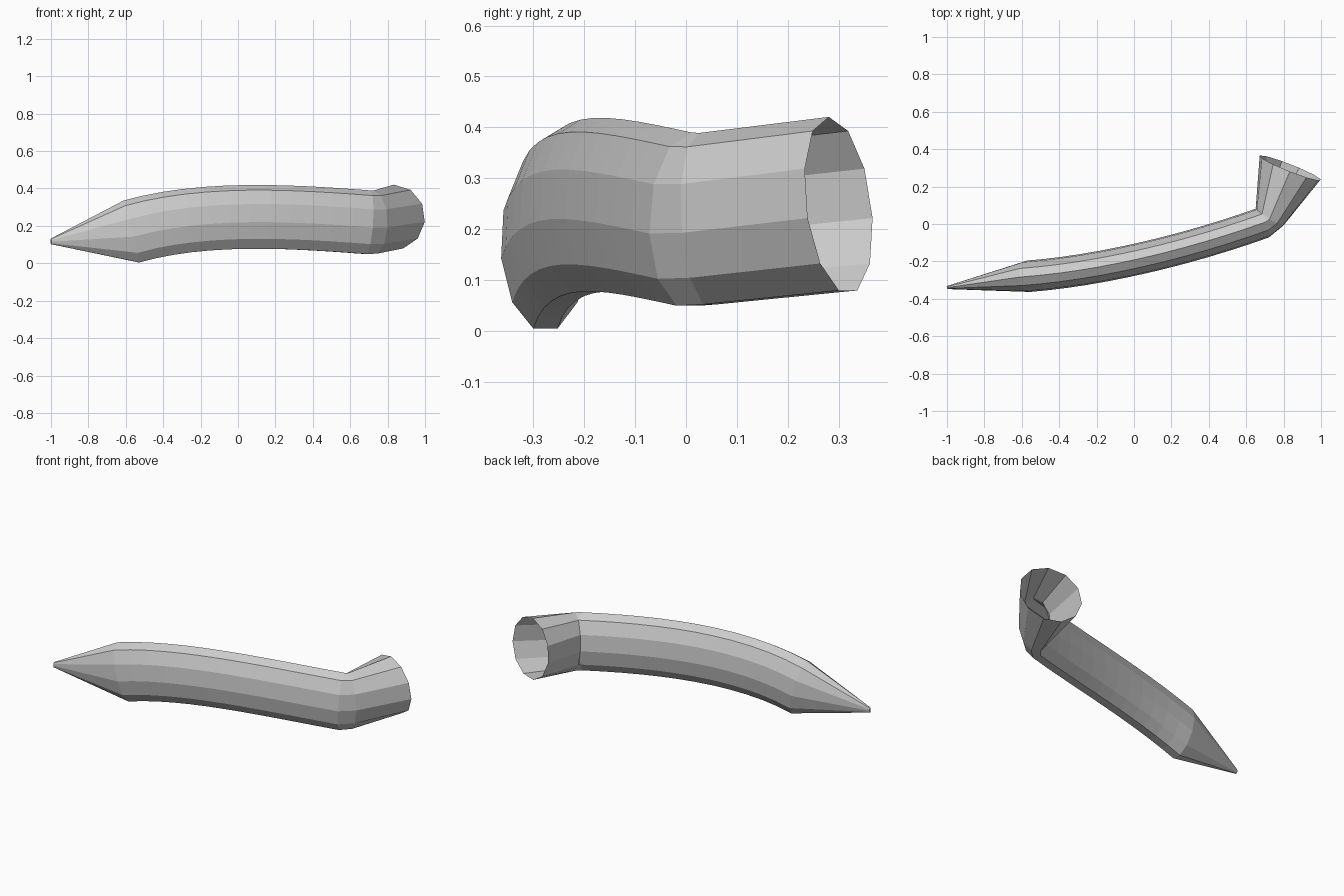
import bpy, bmesh, math
from mathutils import Vector
from mathutils.geometry import interpolate_bezier

if "Cube" in bpy.data.objects:
    bpy.data.objects.remove(bpy.data.objects["Cube"])

SIDES = 11
HALF_H, HALF_W = 0.174, 0.085
UP = Vector((0, 0, 1))

# body centre line
path = interpolate_bezier(Vector((-0.57, -0.28, 0.1665)), Vector((-0.19, -0.25, 0.275)),
                          Vector((0.27, -0.144, 0.249)), Vector((0.695, 0.008, 0.216)), 13)

# each ring: centre, tall half axis, sideways half axis (towards the front)
rings = [(Vector((-0.993, -0.34, 0.117)), Vector((0, 0, 0.0155)), Vector((0.002, -0.008, 0)))]

# flattened tube along the curve
for i, p in enumerate(path):
    t = (path[min(i + 1, len(path) - 1)] - path[max(i - 1, 0)]).normalized()
    side = t.cross(UP).normalized()
    up = side.cross(t)
    rings.append((p, up * HALF_H, side * HALF_W))

# elbow ring, then the round flared mouth
rings[0][0].x = -1.0
rings.append((Vector((0.725, 0.037, 0.217)), Vector((0, -0.01, 0.172)), Vector((0.075, -0.047, 0))))
rings.append((Vector((0.835, 0.300, 0.2464)), Vector((-0.002, -0.0193, 0.174)), Vector((0.165, -0.0645, 0))))

bm = bmesh.new()
loops = []
for c, a, b in rings:
    angles = [2 * math.pi * k / SIDES for k in range(SIDES)]
    loops.append([bm.verts.new(c + a * math.cos(w) + b * math.sin(w)) for w in angles])

for r0, r1 in zip(loops, loops[1:]):
    for k in range(SIDES):
        n = (k + 1) % SIDES
        bm.faces.new((r0[k], r0[n], r1[n], r1[k]))

# close the tip, leave the mouth open
bm.faces.new(loops[0][::-1])
bmesh.ops.recalc_face_normals(bm, faces=bm.faces)

mesh = bpy.data.meshes.new("curved_horn")
bm.to_mesh(mesh)
bm.free()
horn = bpy.data.objects.new("curved_horn", mesh)
bpy.context.collection.objects.link(horn)
